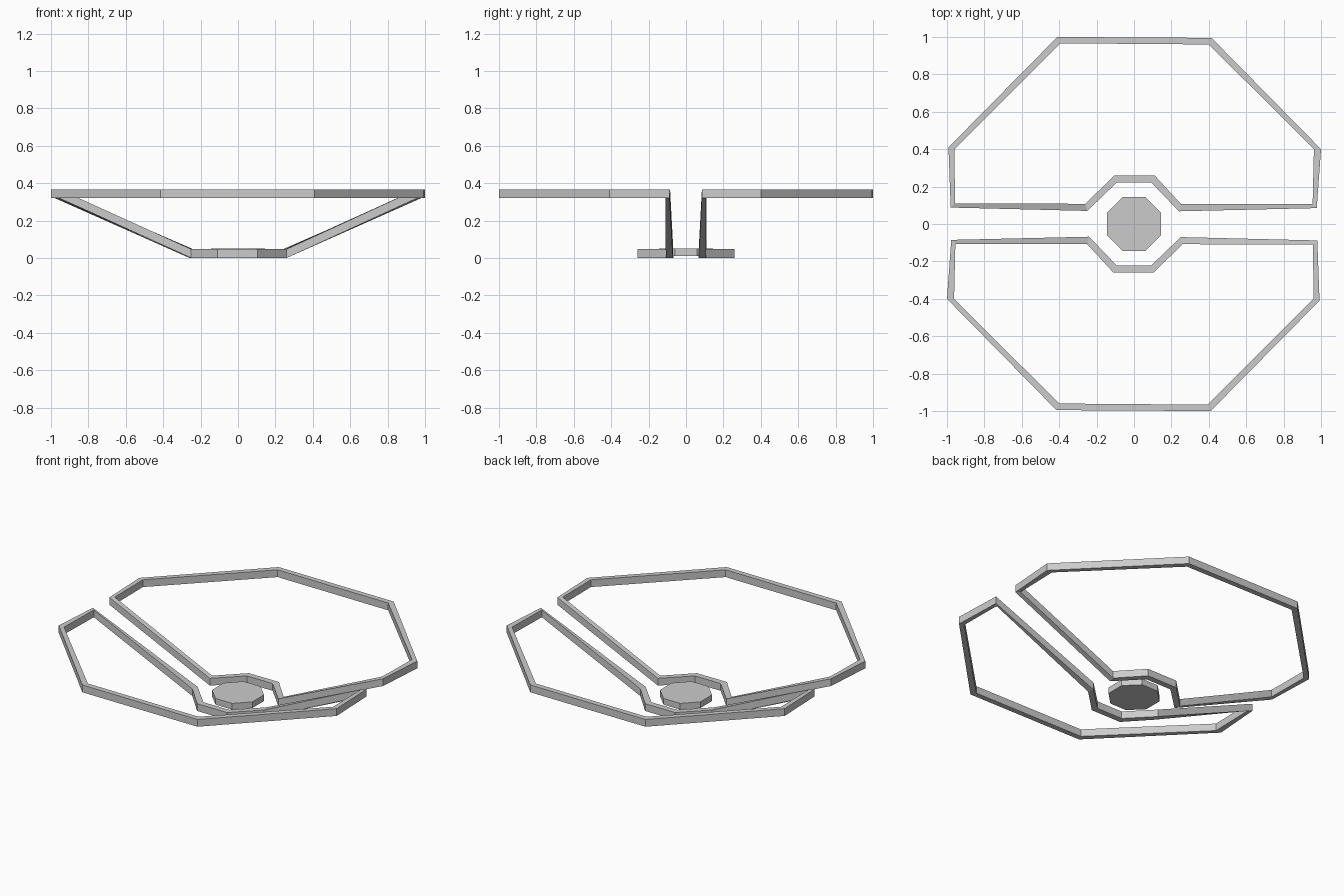
import bpy, bmesh, math

if "Cube" in bpy.data.objects:
    bpy.data.objects.remove(bpy.data.objects["Cube"])

# Plan of one half frame: (outer x, outer y, inner x, inner y, base z)
RIM, HUB, BAND = 0.32, 0.0, 0.047
PLAN = [
    (-0.41, 1.00, -0.393, 0.966, RIM), (0.415, 0.995, 0.40, 0.96, RIM),
    (1.00, 0.40, 0.962, 0.40, RIM), (0.977, 0.085, 0.955, 0.106, RIM),
    (0.24, 0.068, 0.25, 0.108, HUB), (0.092, 0.222, 0.11, 0.26, HUB),
    (-0.092, 0.222, -0.104, 0.26, HUB), (-0.25, 0.07, -0.26, 0.108, HUB),
    (-0.98, 0.088, -0.957, 0.110, RIM), (-0.992, 0.41, -0.96, 0.40, RIM),
]


def half_frame(name, sign):
    """Closed rectangular band following the plan; sign -1 turns it half round."""
    bm = bmesh.new()
    rings = []
    for ox, oy, ix, iy, z in PLAN:
        section = [(ox, oy, z), (ox, oy, z + BAND), (ix, iy, z + BAND), (ix, iy, z)]
        rings.append([bm.verts.new((x * sign, y * sign, h)) for x, y, h in section])
    for i, a in enumerate(rings):
        b = rings[(i + 1) % len(rings)]
        for k in range(4):
            n = (k + 1) % 4
            bm.faces.new((a[k], b[k], b[n], a[n]))
    bmesh.ops.recalc_face_normals(bm, faces=bm.faces)
    mesh = bpy.data.meshes.new(name)
    bm.to_mesh(mesh)
    bm.free()
    bpy.context.collection.objects.link(bpy.data.objects.new(name, mesh))


# Two half frames, one turned 180 degrees
half_frame("back_half_frame", 1)
half_frame("front_half_frame", -1)

# Octagonal centre disc
bpy.ops.mesh.primitive_cylinder_add(
    vertices=8, radius=0.156, depth=0.04, location=(0, 0, 0.03),
    rotation=(0, 0, math.pi / 8))
bpy.context.object.name = "centre_disc"
